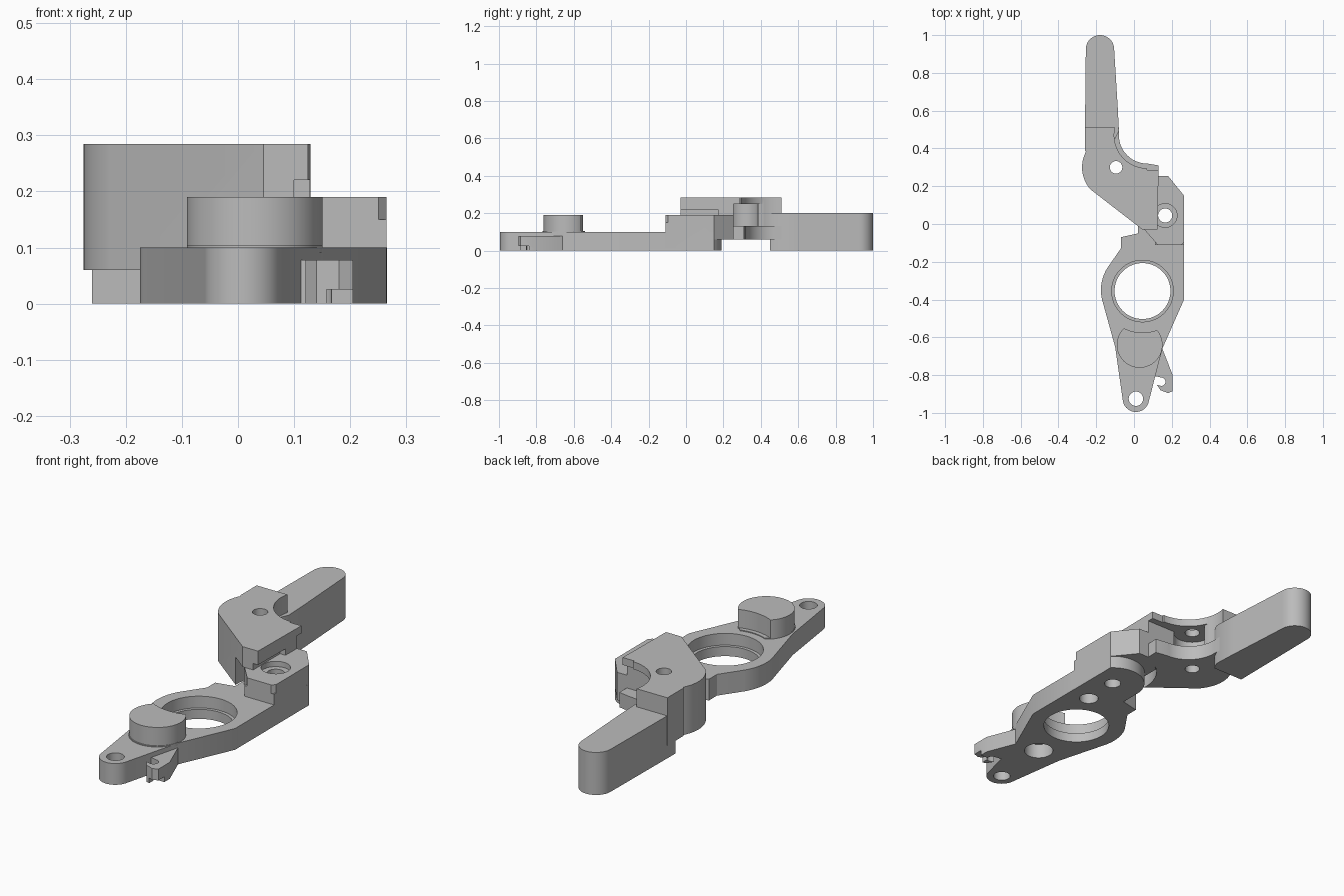
import bpy, bmesh, math
from math import radians, cos, sin

if "Cube" in bpy.data.objects:
    bpy.data.objects.remove(bpy.data.objects["Cube"], do_unlink=True)

GREY = bpy.data.materials.new("plain grey")
GREY.use_nodes = True
GREY.diffuse_color = (0.5, 0.5, 0.5, 1)
GREY.node_tree.nodes["Principled BSDF"].inputs["Base Color"].default_value = (0.5, 0.5, 0.5, 1)


def arc(c, r, a0, a1, n=20):
    """Points on an arc, angles in degrees."""
    angles = [radians(a0 + (a1 - a0) * i / n) for i in range(n + 1)]
    return [(c[0] + r * cos(a), c[1] + r * sin(a)) for a in angles]


def circle(c, r, n=64):
    return arc(c, r, 0, 360, n)[:-1]


def box(x0, x1, y0, y1):
    return [(x0, y0), (x1, y0), (x1, y1), (x0, y1)]


def prism(name, pts, z0, z1):
    """Extrude a flat outline from z0 to z1."""
    bm = bmesh.new()
    face = bm.faces.new([bm.verts.new((x, y, z0)) for x, y in pts])
    top = bmesh.ops.extrude_face_region(bm, geom=[face])["geom"]
    for v in top:
        if isinstance(v, bmesh.types.BMVert):
            v.co.z = z1
    bmesh.ops.recalc_face_normals(bm, faces=bm.faces)
    me = bpy.data.meshes.new(name)
    bm.to_mesh(me)
    bm.free()
    me.materials.append(GREY)
    ob = bpy.data.objects.new(name, me)
    bpy.context.collection.objects.link(ob)
    return ob


def activate(ob):
    bpy.ops.object.select_all(action='DESELECT')
    ob.select_set(True)
    bpy.context.view_layer.objects.active = ob


def combine(ob, pts, z0, z1, op='DIFFERENCE'):
    """Boolean an extruded outline with the part."""
    cutter = prism("cutter", pts, z0, z1)
    cutter.hide_render = True
    mod = ob.modifiers.new("cut", 'BOOLEAN')
    mod.operation, mod.object, mod.solver = op, cutter, 'EXACT'
    activate(ob)
    bpy.ops.object.modifier_apply(modifier=mod.name)
    bpy.data.objects.remove(cutter, do_unlink=True)


PIVOT = (0.165, 0.045)
RING = (0.045, -0.355)
BOSS = (0.03, -0.64)
TIP = (0.01, -0.925)
PIN = (-0.095, 0.30)
SCOOP = (0.07, 0.47)

# Base plate with rounded ends
outline = arc(TIP, 0.07, 190, 350) + [(0.15, -0.66), (0.265, -0.4), (0.265, 0.1)]
outline += arc(PIVOT, 0.145, 46, 180)
outline += [(0.02, -0.05), (-0.07, -0.07), (-0.07, -0.13)]
outline += arc((0.045, -0.35), 0.22, 148, 193)
outline += [(-0.1, -0.65)]
base = prism("base_plate", outline, 0, 0.1)

# Raised pivot pad
pad = [(0.09, -0.07), (0.125, -0.11), (0.25, -0.11), (0.265, -0.095), (0.265, 0.15),
       (0.18, 0.255), (0.1, 0.255), (0.03, 0.19), (0.03, 0.0)]
combine(base, pad, 0.06, 0.19, 'UNION')
combine(base, box(0.11, 0.265, -0.11, 0.1), 0.01, 0.15, 'UNION')

# Base holes: bearing ring, pivot, blind hole and tip
for c, r, z0, z1 in [(RING, 0.148, -1, 1), (RING, 0.163, 0.03, 1), (PIVOT, 0.037, -1, 1),
                     (PIVOT, 0.063, 0.165, 1), ((0.16, -0.13), 0.043, -1, 0.07),
                     (TIP, 0.038, -1, 1), (BOSS, 0.065, -1, 0.07)]:
    combine(base, circle(c, r), z0, z1)

# Thin inner lip of the bearing ring
lip = prism("ring_lip", circle(RING, 0.163), 0.03, 0.045)
combine(lip, circle(RING, 0.148), -1, 1)

# Round boss with a concave side facing the ring
boss = prism("round_boss", circle(BOSS, 0.121), 0.1, 0.19)
combine(boss, circle(RING, 0.22), -1, 1)
foot = prism("boss_foot", circle((0.03, -0.645), 0.121), 0.09, 0.104)
combine(foot, circle(RING, 0.2), -1, 1)

# Small side hook
hook_pts = [(0.11, -0.66), (0.15, -0.66), (0.205, -0.8), (0.205, -0.885), (0.18, -0.895),
            (0.14, -0.88), (0.12, -0.85), (0.135, -0.855)]
hook_pts += arc((0.145, -0.835), 0.022, 240, 450, 10) + [(0.11, -0.805)]
hook = prism("side_hook", hook_pts, 0, 0.078)
combine(hook, box(0.158, 0.3, -0.95, -0.84), -1, 0.025)

# Lever head with its scooped side
head_pts = [(0.045, -0.03), (0.125, -0.03), (0.13, 0.31)]
head_pts += arc(SCOOP, 0.15, 270, 180) + [(-0.08, 0.51), (-0.26, 0.51), (-0.26, 0.39)]
head_pts += arc((-0.1, 0.30), 0.175, 152, 222)
head = prism("lever_head", head_pts, 0.06, 0.285)
combine(head, circle(PIVOT, 0.2), -1, 0.19)
combine(head, circle(SCOOP, 0.175), 0.13, 1)
combine(head, box(0.07, 0.3, 0.286, 0.4), 0.13, 1)
combine(head, box(-0.095, 0.3, 0.255, 0.42), 0.13, 0.25)
combine(head, circle(PIN, 0.085), 0.13, 0.25)
combine(head, box(0.1, 0.3, -0.1, 0.17), 0.1, 0.22)
combine(head, circle(PIN, 0.033), -1, 1)

# Long rounded handle
handle_pts = [(-0.26, 0.45), (-0.1, 0.45), (-0.08, 0.49), (-0.085, 0.6)]
handle_pts += arc((-0.18, 0.925), 0.075, 0, 180)
handle = prism("lever_handle", handle_pts, 0, 0.2)

for ob in (base, lip, boss, foot, hook, head, handle):
    activate(ob)
    bpy.ops.object.shade_smooth_by_angle(angle=radians(30))
